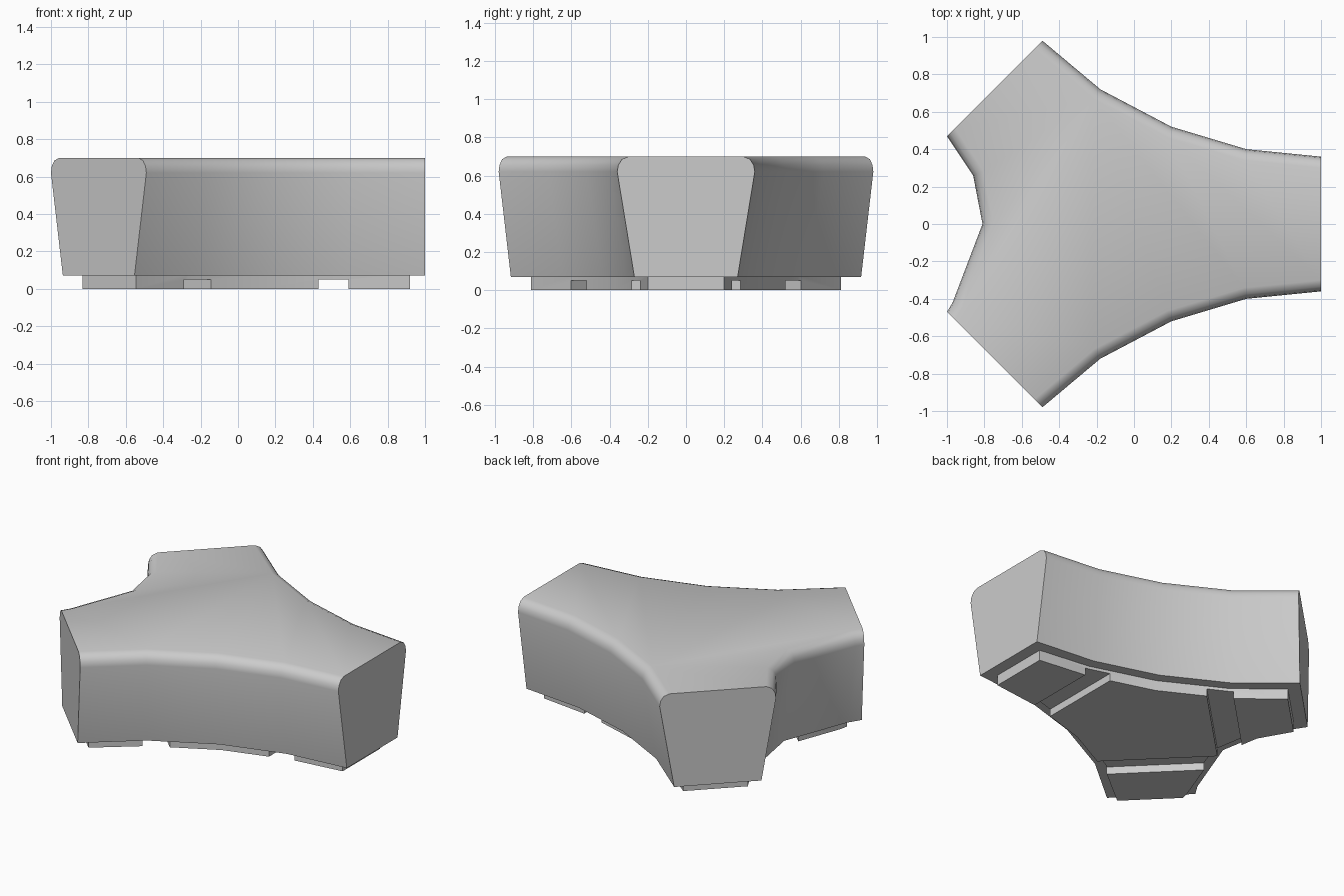
import bpy, bmesh, math
from mathutils import Vector, Matrix

if "Cube" in bpy.data.objects:
    bpy.data.objects.remove(bpy.data.objects["Cube"])

# Counter-clockwise top outline: three concave sides joined by three straight arm ends
SIDES = [
    [(1, .36), (.6, .4), (.2, .52), (-.18, .72), (-.49, .98)],
    [(-1, .47), (-.86, .26), (-.81, 0), (-.97, -.42), (-1, -.47)],
    [(-.49, -.98), (-.18, -.72), (.2, -.52), (.6, -.4), (1, -.36)],
]


def ring(inset, end_inset=0.0):
    """Outline with the concave sides moved in by inset and the arm ends by end_inset."""
    out = []
    for i, side in enumerate(SIDES):
        pts = [Vector(p) for p in side]
        before = Vector(SIDES[i - 1][-1])
        after = Vector(SIDES[(i + 1) % 3][0])
        for j, p in enumerate(pts):
            if j in (0, len(pts) - 1):
                other = before if j == 0 else after
                along = (other - p).normalized()
                inward = Vector((-along.y, along.x)) * (-1 if j == 0 else 1)
                out.append(p + along * inset + inward * end_inset)
            else:
                t = (pts[j + 1] - pts[j - 1]).normalized()
                out.append(p + Vector((-t.y, t.x)) * inset)
    return out


def loft(name, layers):
    """Closed solid through rings given as (inset, end_inset, z)."""
    bm = bmesh.new()
    rows = [[bm.verts.new((p.x, p.y, z)) for p in ring(a, e)] for a, e, z in layers]
    n = len(rows[0])
    for lo, hi in zip(rows, rows[1:]):
        for k in range(n):
            m = (k + 1) % n
            bm.faces.new((lo[k], lo[m], hi[m], hi[k]))
    bm.faces.new(rows[0][::-1])
    bm.faces.new(rows[-1])
    bmesh.ops.recalc_face_normals(bm, faces=bm.faces)
    mesh = bpy.data.meshes.new(name)
    bm.to_mesh(mesh)
    bm.free()
    obj = bpy.data.objects.new(name, mesh)
    bpy.context.collection.objects.link(obj)
    return obj


def activate(obj):
    bpy.ops.object.select_all(action='DESELECT')
    obj.select_set(True)
    bpy.context.view_layer.objects.active = obj


# Seat body: tapered sides, rolled top edge, vertical arm ends
body = loft("seat_body", [(.09, 0, .07), (0, 0, .62), (.006, 0, .655),
                          (.025, 0, .685), (.06, 0, .70)])

# Inset base plate under the body
sole = loft("base_pads", [(.16, .08, 0), (.16, .08, .08)])

# Grooves across each arm split the base into a centre pad and three arm pads
bm = bmesh.new()
for angle, dist in ((0, .51), (135, .55), (-135, .55)):
    bmesh.ops.create_cube(bm, size=1, matrix=Matrix.Rotation(math.radians(angle), 4, 'Z')
                          @ Matrix.Translation((dist, 0, 0))
                          @ Matrix.Diagonal((.16, .95, .10, 1)))
mesh = bpy.data.meshes.new("groove_cutter")
bm.to_mesh(mesh)
bm.free()
cutter = bpy.data.objects.new("groove_cutter", mesh)
cutter.hide_render = True
bpy.context.collection.objects.link(cutter)
activate(sole)
mod = sole.modifiers.new("grooves", 'BOOLEAN')
mod.operation = 'DIFFERENCE'
mod.solver = 'EXACT'
mod.object = cutter
bpy.ops.object.modifier_apply(modifier=mod.name)
bpy.data.objects.remove(cutter)

# Soft shading with crisp arm ends
for obj in (body, sole):
    activate(obj)
    bpy.ops.object.shade_smooth_by_angle(angle=math.radians(35))
